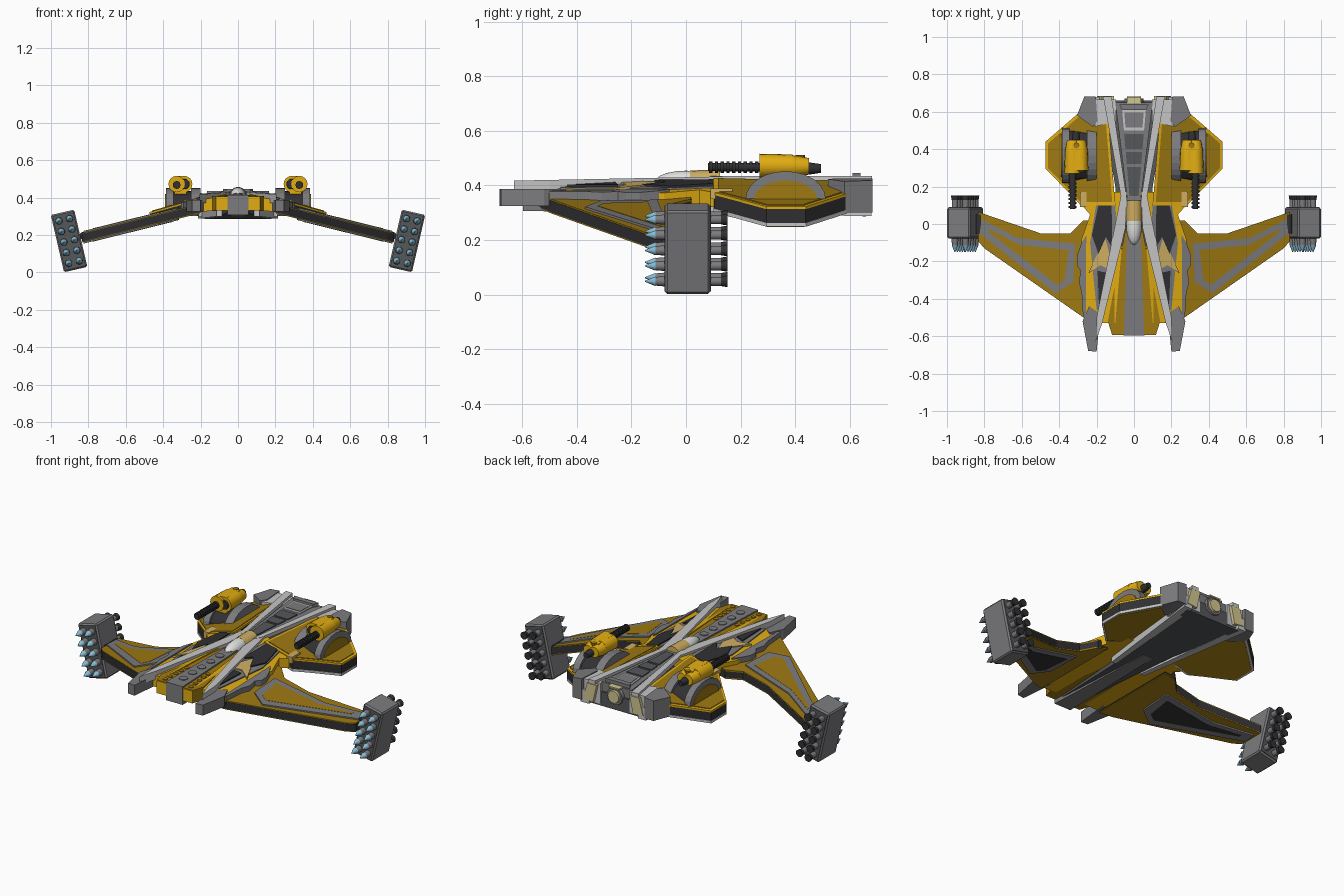
import bpy, bmesh, math
from mathutils import Matrix, Vector

if "Cube" in bpy.data.objects:
    bpy.data.objects.remove(bpy.data.objects["Cube"])


def mat(name, r, g, b):
    m = bpy.data.materials.new(name)
    m.diffuse_color = (r, g, b, 1)
    m.use_nodes = True
    m.node_tree.nodes["Principled BSDF"].inputs["Base Color"].default_value = m.diffuse_color
    return m


GREY = mat("mid grey", 0.20, 0.20, 0.21)
LIGHT = mat("light grey", 0.56, 0.56, 0.56)
DARK = mat("charcoal", 0.03, 0.03, 0.033)
STEEL = mat("dark grey", 0.09, 0.095, 0.10)
GOLD = mat("bright gold", 0.76, 0.42, 0.006)
OCHRE = mat("dark gold", 0.34, 0.19, 0.006)
TAN = mat("tan", 0.62, 0.42, 0.12)
PALE = mat("pale yellow", 0.64, 0.57, 0.28)
WHITE = mat("canopy white", 0.75, 0.75, 0.73)
BLUE = mat("warhead blue", 0.25, 0.52, 0.68)


def finish(name, bm, m, mirror=True, smooth=False):
    bmesh.ops.recalc_face_normals(bm, faces=bm.faces)
    me = bpy.data.meshes.new(name)
    bm.to_mesh(me)
    bm.free()
    me.materials.append(m)
    ob = bpy.data.objects.new(name, me)
    bpy.context.collection.objects.link(ob)
    if mirror:
        mod = ob.modifiers.new("Mirror", 'MIRROR')
        mod.use_mirror_merge = False
    if smooth:
        bpy.context.view_layer.objects.active = ob
        ob.select_set(True)
        bpy.ops.object.shade_smooth_by_angle(angle=math.radians(40))
        ob.select_set(False)
    return ob


def loft(name, rings, m, mirror=True, M=None):
    """Closed solid through two matching outlines."""
    bm = bmesh.new()
    a, b = [[bm.verts.new(p) for p in r] for r in rings]
    bm.faces.new(a)
    bm.faces.new(b)
    n = len(a)
    for i in range(n):
        bm.faces.new((a[i], a[(i + 1) % n], b[(i + 1) % n], b[i]))
    if M:
        bm.transform(M)
    return finish(name, bm, m, mirror)


def slab(name, pts, top, bot, m, centre=False):
    """Plan outline between two sloping planes z = a + b*x + c*y."""
    if centre:
        pts = pts + [(-x, y) for x, y in reversed(pts)]
    z = lambda p, x, y: p[0] + p[1] * x + p[2] * y
    return loft(name, [[(x, y, z(p, x, y)) for x, y in pts] for p in (top, bot)],
                m, not centre)


def plate(name, pts, plane, lo, hi, m, centre=False):
    up = lambda d: (plane[0] + d, plane[1], plane[2])
    return slab(name, pts, up(hi), up(lo), m, centre)


def rods(name, specs, m, M=None, mirror=True, seg=12, smooth=True):
    """Cones along y: (x, z, y0, y1, r0, r1)."""
    bm = bmesh.new()
    for x, z, y0, y1, r0, r1 in specs:
        T = Matrix.Translation((x, (y0 + y1) / 2, z)) @ Matrix.Rotation(-math.pi / 2, 4, 'X')
        bmesh.ops.create_cone(bm, cap_ends=True, segments=seg, radius1=r0, radius2=r1,
                              depth=y1 - y0, matrix=T)
    if M:
        bm.transform(M)
    return finish(name, bm, m, mirror, smooth)


def disc(cx, cy, r, n=12):
    return [(cx + r * math.cos(2 * math.pi * i / n), cy + r * math.sin(2 * math.pi * i / n))
            for i in range(n)]


def inset(pts, k):
    cx, cy = (sum(p[i] for p in pts) / len(pts) for i in (0, 1))
    return [(cx + (x - cx) * k, cy + (y - cy) * k) for x, y in pts]


# Central hull: keel, shoulders and nose
slab("keel", [(0.05, -0.59), (0.10, 0.2), (0.18, 0.66)], (0.37, 0, 0), (0.305, 0, -0.028), STEEL, True)
slab("keel_side_rail", [(0.085, -0.05), (0.115, -0.05), (0.215, 0.68), (0.16, 0.68)],
     (0.36, 0, 0), (0.298, 0, -0.016), LIGHT)
SH = (0.435, -0.22, 0.01)
slab("shoulder", [(0.04, 0.17), (0.255, 0.17), (0.27, 0.09), (0.235, 0.05), (0.28, -0.08),
                  (0.27, -0.5), (0.2, -0.53), (0.10, -0.53)], SH, (0.335, -0.05, 0), GOLD)
slab("nose", [(0.118, -0.59), (0.14, -0.52), (0.04, 0.0)], (0.412, 0, 0.01), (0.33, 0, 0), OCHRE, True)
slab("nose_front_plate", [(0.118, -0.594), (0.118, -0.588)], (0.403, 0, 0), (0.33, 0, 0), GOLD, True)
slab("nose_spine", [(0.055, -0.597), (0.03, 0.12)], (0.42, 0, 0.01), (0.30, 0, -0.01), GREY, True)
slab("front_strip", [(0.04, 0.13), (0.07, 0.15), (0.20, -0.5), (0.205, -0.63), (0.17, -0.53),
                     (0.045, -0.02)], (0.43, 0, 0.02), (0.37, 0, 0), LIGHT)
slab("front_prong", [(0.20, -0.683), (0.245, -0.678), (0.275, -0.52), (0.24, -0.44), (0.18, -0.48)],
     (0.387, 0, 0), (0.325, 0, 0), GREY)
for i in range(6):
    plate("spine_disc", disc(0, -0.51 + 0.085 * i, 0.024), (0.42, 0, 0.01), 0, 0.004, GREY).modifiers.clear()
for i in range(5):
    plate("nose_stud", disc(0.085 - 0.004 * i, -0.56 + 0.045 * i, 0.014, 8),
          (0.412, 0, 0.01), 0, 0.004, OCHRE)

# Shoulder panels
plate("shoulder_bed", [(0.10, 0.12), (0.20, 0.12), (0.235, -0.1), (0.20, -0.46), (0.17, -0.46), (0.09, -0.1)],
      SH, -0.01, 0.006, GREY)
plate("rear_dark_panel", [(0.12, 0.10), (0.19, 0.10), (0.225, -0.06), (0.19, -0.16), (0.15, -0.07),
                          (0.115, -0.13)], SH, 0, 0.013, DARK)
plate("tan_arrow", [(0.155, -0.07), (0.245, -0.265), (0.18, -0.22), (0.105, -0.26)], SH, 0, 0.011, TAN)
plate("front_dark_panel", [(0.125, -0.265), (0.195, -0.25), (0.187, -0.44), (0.165, -0.42)], SH, 0, 0.013, DARK)
plate("wing_root_fairing", [(0.255, -0.06), (0.28, -0.10), (0.305, -0.17), (0.305, -0.22), (0.285, -0.25),
                            (0.295, -0.31), (0.28, -0.37), (0.272, -0.5), (0.258, -0.5)],
      SH, -0.045, 0.008, GREY)
slab("tan_block", [(0.255, 0.09), (0.29, 0.09), (0.29, 0.17), (0.25, 0.17)], (0.388, 0, 0), (0.35, 0, 0), TAN)

# Rear spine and engines
slab("rear_spine", [(0.03, 0.08), (0.10, 0.65)], (0.425, 0, 0), (0.32, 0, 0), GREY, True)
slab("rear_strip", [(0.03, 0.08), (0.065, 0.12), (0.165, 0.682), (0.12, 0.682)], (0.434, 0, 0), (0.412, 0, 0), LIGHT)
for y0, y1, m in ((0.50, 0.61, LIGHT), (0.40, 0.48, STEEL), (0.32, 0.385, STEEL), (0.15, 0.305, STEEL)):
    w = lambda y: 0.02 + 0.085 * (y - 0.1)
    plate("spine_panel", [(w(y0), y0), (w(y1), y1)], (0.425, 0, 0), 0, 0.006, m, True)
slab("window_inset", [(0.045, 0.515), (0.052, 0.595)], (0.434, 0, 0), (0.42, 0, 0), GREY, True)
slab("spine_cap", [(0.065, 0.61), (0.08, 0.64)], (0.445, 0, 0), (0.42, 0, 0), GREY, True)
slab("tail_block", [(0.195, 0.55), (0.205, 0.683), (0.265, 0.683), (0.305, 0.58), (0.22, 0.52)],
     (0.445, -0.1, 0), (0.30, 0, 0), GREY)
slab("engine_box", [(0.095, 0.55), (0.095, 0.665), (0.205, 0.665), (0.21, 0.52)], (0.42, 0, 0), (0.298, 0, 0), LIGHT)
loft("engine_glow", [[(x, y, z) for x, z in ((0.108, 0.41), (0.17, 0.41), (0.197, 0.312), (0.132, 0.305))]
                     for y in (0.65, 0.684)], PALE)
rods("main_nozzle", [(0, 0.37, 0.62, 0.67, 0.058, 0.05)], GREY, mirror=False, seg=16)
rods("main_nozzle_glow", [(0, 0.37, 0.66, 0.682, 0.04, 0.036)], PALE, mirror=False, seg=16)
plate("main_nozzle_cover", [(0.038, 0.645), (0.036, 0.678)], (0.418, 0, 0), 0, 0.008, PALE, True)

# Canopy
rods("canopy_rear", [(0, 0.412, 0.015, 0.125, 0.043, 0.045)], TAN, mirror=False, seg=16)
bm = bmesh.new()
bmesh.ops.create_uvsphere(bm, u_segments=16, v_segments=10, radius=1, matrix=Matrix.Translation(
    (0, 0.0, 0.412)) @ Matrix.Diagonal((0.042, 0.115, 0.042, 1)))
bmesh.ops.bisect_plane(bm, geom=bm.verts[:] + bm.edges[:] + bm.faces[:], plane_co=(0, 0.03, 0),
                       plane_no=(0, 1, 0), clear_outer=True)
finish("canopy_glass", bm, WHITE, False, True)

# Rear nacelle wings: gold top, dark edge band, light rim, gold belly
NA = (0.459, -0.28, 0)
nac = [(0.10, 0.10), (0.285, 0.10), (0.345, 0.165), (0.473, 0.295), (0.473, 0.44), (0.30, 0.59), (0.14, 0.60)]
plate("nacelle_rim_top", nac, NA, -0.014, -0.004, GOLD)
plate("nacelle_top", inset(nac, 0.92), NA, -0.01, 0.0, OCHRE)
plate("nacelle_edge", inset(nac, 0.99), NA, -0.066, -0.01, DARK)
plate("nacelle_rim_bottom", nac, NA, -0.078, -0.064, LIGHT)
plate("nacelle_belly", inset(nac, 0.93), NA, -0.082, -0.07, OCHRE)


# Turret mounts: arched fenders
def arch(name, x0, x1, ry, rz, m):
    prof = [(0.365 + ry * math.cos(math.pi * i / 12), 0.35 + rz * math.sin(math.pi * i / 12))
            for i in range(13)]
    loft(name, [[(x, y, z) for y, z in prof] for x in (x0, x1)], m)


arch("fender_outer", 0.345, 0.385, 0.147, 0.102, GREY)
arch("fender_inner", 0.20, 0.25, 0.147, 0.102, GREY)
arch("fender_core", 0.23, 0.36, 0.135, 0.085, DARK)
arch("fender_hub", 0.21, 0.39, 0.115, 0.068, OCHRE)

# Turrets with ribbed guns
rods("turret_body", [(0.328, 0.472, 0.27, 0.39, 0.044, 0.041), (0.328, 0.47, 0.39, 0.45, 0.041, 0.03),
                     (0.288, 0.472, 0.285, 0.39, 0.044, 0.041), (0.288, 0.47, 0.39, 0.45, 0.041, 0.03)],
     GOLD, seg=16)
slab("turret_bridge", [(0.275, 0.285), (0.34, 0.285), (0.335, 0.42), (0.28, 0.42)],
     (0.526, 0, -0.04), (0.42, 0, 0), GOLD)
plate("turret_hatch", disc(0.308, 0.42, 0.016, 8), (0.51, 0, 0), -0.03, 0.002, OCHRE)
rods("turret_lens", [(0.286, 0.472, 0.275, 0.3, 0.026, 0.03), (0.31, 0.462, 0.44, 0.495, 0.024, 0.016)], DARK)
rods("gun_barrel", [(0.328, 0.467, 0.08, 0.30, 0.015, 0.016)]
     + [(0.328, 0.467, 0.085 + 0.021 * i, 0.097 + 0.021 * i, 0.021, 0.021) for i in range(9)], DARK)

# Front wings: thin gold skins, dark core, raised grey frame
WI = (0.4175, -0.247, 0)
wing = [(0.20, -0.535), (0.27, -0.50), (0.80, -0.13), (0.835, -0.09), (0.835, 0.065), (0.50, -0.05),
        (0.34, -0.05), (0.27, 0.02), (0.20, 0.02)]
tri = [(0.315, -0.105), (0.62, -0.075), (0.815, 0.025), (0.825, -0.05), (0.42, -0.37), (0.325, -0.31)]
hole = [(0.35, -0.14), (0.61, -0.112), (0.775, -0.028), (0.775, -0.045), (0.41, -0.325), (0.37, -0.30)]
plate("wing_top", inset(wing, 0.992), WI, -0.008, 0, OCHRE)
plate("wing_core", wing, WI, -0.047, -0.005, DARK)
plate("wing_bottom", inset(wing, 0.992), WI, -0.052, -0.044, OCHRE)
plate("wing_frame_top", tri, WI, -0.004, 0.008, GREY)
plate("wing_panel_top", hole, WI, 0, 0.0095, OCHRE)
plate("wing_frame_bottom", tri, WI, -0.060, -0.045, GREY)
plate("wing_panel_bottom", hole, WI, -0.0615, -0.05, DARK)

# Missile pods at the wing tips, leaning outward
POD = Matrix.Translation((0.903, 0, 0.168)) @ Matrix.Rotation(math.radians(13), 4, 'Y')
bm = bmesh.new()
bmesh.ops.create_cube(bm, size=1, matrix=Matrix.Translation((0, 0.006, 0)) @ Matrix.Diagonal((0.128, 0.165, 0.314, 1)))
bmesh.ops.bevel(bm, geom=bm.edges[:], offset=0.008, segments=1, affect='EDGES')
bm.transform(POD)
finish("missile_pod", bm, GREY)
for y in (-0.078, 0.088):
    loft("pod_face", [[(sx * 0.056, y + d, sz * 0.149) for sx, sz in ((-1, -1), (1, -1), (1, 1), (-1, 1))]
                      for d in (0, 0.004)], STEEL, M=POD)
cells = [(sx * 0.029, (i - 2) * 0.058) for sx in (-1, 1) for i in range(5)]
rods("missile_body", [(x, z, -0.115, -0.07, 0.016, 0.02) for x, z in cells], GREY, POD)
rods("missile_tip", [(x, z, -0.15, -0.112, 0.002, 0.018) for x, z in cells], BLUE, POD)
rods("missile_nozzle", [(x, z, 0.08, 0.14, 0.017, 0.017) for x, z in cells], GREY, POD)
rods("missile_exhaust", [(x, z, 0.128, 0.152, 0.018, 0.022) for x, z in cells], DARK, POD)
rods("pod_strut", [(0.825, 0.195, -0.05, 0.05, 0.022, 0.022)], DARK)
